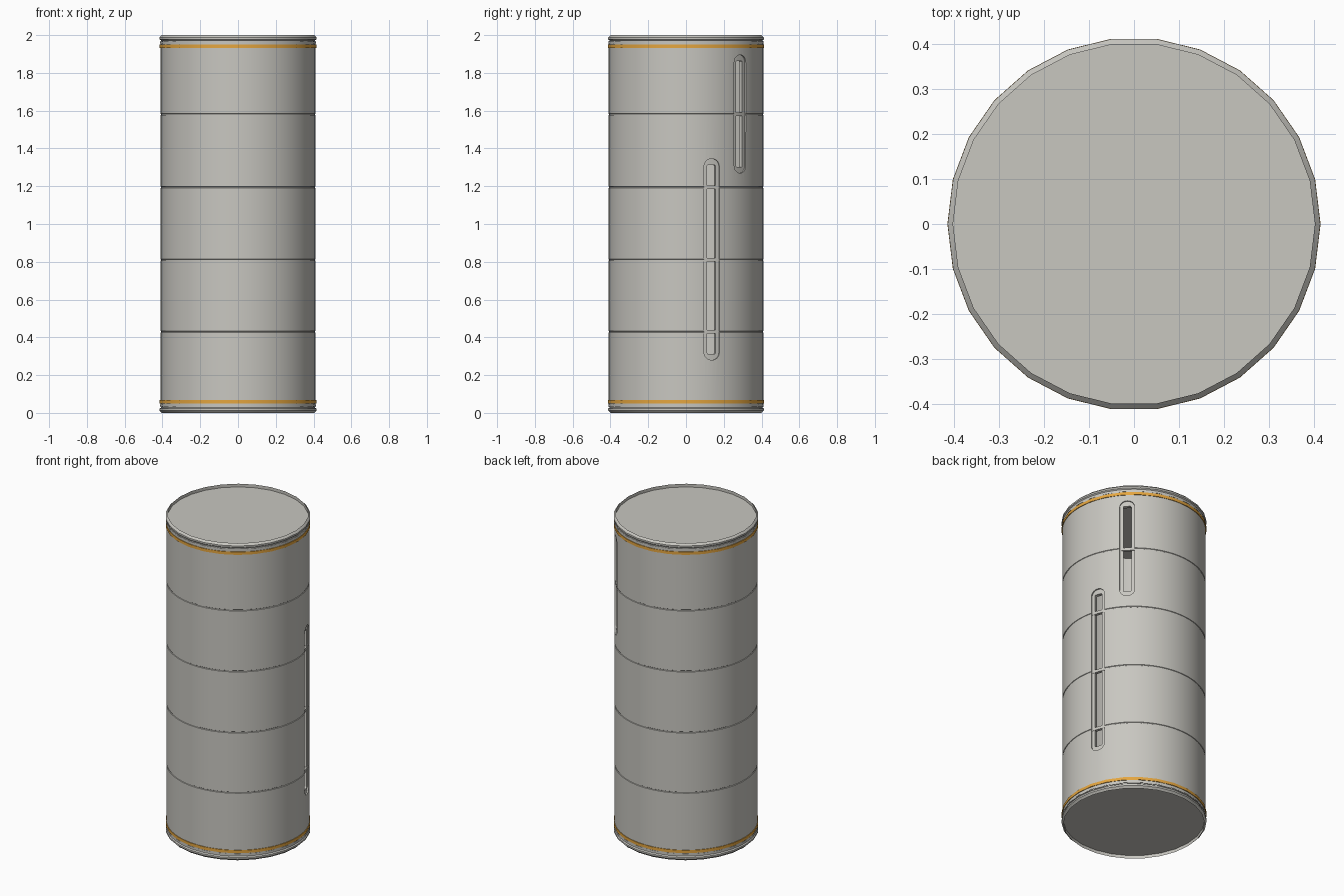
import bpy, bmesh, math
from mathutils import Matrix

if "Cube" in bpy.data.objects:
    bpy.data.objects.remove(bpy.data.objects["Cube"])


def material(name, rgb):
    m = bpy.data.materials.new(name)
    m.use_nodes = True
    m.diffuse_color = (*rgb, 1)
    m.node_tree.nodes["Principled BSDF"].inputs["Base Color"].default_value = (*rgb, 1)
    return m


GREY = material("warm grey", (0.58, 0.57, 0.53))
ORANGE = material("orange", (0.78, 0.38, 0.05))


def make_object(name, bm, mat):
    bmesh.ops.recalc_face_normals(bm, faces=bm.faces)
    mesh = bpy.data.meshes.new(name)
    bm.to_mesh(mesh)
    bm.free()
    mesh.materials.append(mat)
    ob = bpy.data.objects.new(name, mesh)
    bpy.context.collection.objects.link(ob)
    return ob


def smooth(ob):
    bpy.ops.object.select_all(action='DESELECT')
    ob.select_set(True)
    bpy.context.view_layer.objects.active = ob
    bpy.ops.object.shade_smooth_by_angle(angle=math.radians(30))


def lathe(name, profile, sides, mat=GREY):
    """Revolve a closed (radius, z) profile around z."""
    bm = bmesh.new()
    rings = []
    for i in range(sides):
        a = math.tau * i / sides
        rings.append([bm.verts.new((r * math.cos(a), r * math.sin(a), z)) for r, z in profile])
    n = len(profile)
    for i, ring in enumerate(rings):
        nxt = rings[(i + 1) % sides]
        for j in range(n):
            k = (j + 1) % n
            bm.faces.new((ring[j], nxt[j], nxt[k], ring[k]))
    return make_object(name, bm, mat)


def slot_cutter(angle, low, high, width, corner):
    """Upright rounded bar pushed radially through one wall."""
    bm = bmesh.new()
    outline = []
    h = width / 2
    for cy, cz, start in ((h - corner, high - corner, 0), (corner - h, high - corner, 90),
                          (corner - h, low + corner, 180), (h - corner, low + corner, 270)):
        for s in range(6):
            a = math.radians(start + 17.5 * s + 1)
            outline.append((cy + corner * math.cos(a), cz + corner * math.sin(a)))
    face = bm.faces.new([bm.verts.new((0.3, y, z)) for y, z in outline])
    ext = bmesh.ops.extrude_face_region(bm, geom=[face])
    moved = [v for v in ext["geom"] if isinstance(v, bmesh.types.BMVert)]
    bmesh.ops.translate(bm, verts=moved, vec=(0.2, 0, 0))
    bm.transform(Matrix.Rotation(math.radians(angle), 4, 'Z'))
    return make_object("slot_cutter", bm, GREY)


def cut(ob, cutter):
    bpy.context.view_layer.objects.active = ob
    mod = ob.modifiers.new("slot", 'BOOLEAN')
    mod.operation = 'DIFFERENCE'
    mod.solver = 'EXACT'
    mod.object = cutter
    bpy.ops.object.modifier_apply(modifier=mod.name)
    bpy.data.objects.remove(cutter)


SIDES, ROUND = 26, 104
SEAMS = (0.43, 0.81, 1.195, 1.58)
SLOTS = ((19.5, 0.28, 1.345), (44.5, 1.27, 1.895))

# Outer skin with a fine groove at each seam, and a plain inner liner
skin = [(0.40, 0.03), (0.41, 0.03)]
for z in SEAMS:
    skin += [(0.41, z - 0.004), (0.407, z - 0.002), (0.407, z + 0.002), (0.41, z + 0.004)]
skin += [(0.41, 1.97), (0.40, 1.97)]
outer_skin = lathe("outer_skin", skin, ROUND)
liner = lathe("inner_liner", [(0.38, 0.025), (0.402, 0.025), (0.402, 1.975), (0.38, 1.975)], ROUND)

# Slots: wide recess in the skin, narrower opening through the liner
for angle, low, high in SLOTS:
    cut(outer_skin, slot_cutter(angle, low, high, 0.086, 0.04))
    cut(liner, slot_cutter(angle, low + 0.032, high - 0.032, 0.046, 0.006))
smooth(outer_skin)
smooth(liner)

# Thin hoops behind the seams, bridging the slots
for i, z in enumerate(SEAMS):
    smooth(lathe(f"seam_hoop_{i + 1}", [(0.385, z - 0.009), (0.404, z - 0.009),
                                        (0.404, z + 0.009), (0.385, z + 0.009)], ROUND))

# Matching end fittings, flipped for the bottom
BEAD = [(0.403, 1.965), (0.403, 2.0), (0.415, 1.988), (0.415, 1.978), (0.408, 1.972), (0.408, 1.965)]
LIP = [(0.40, 1.955), (0.413, 1.955), (0.413, 1.967), (0.40, 1.967)]
BAND = [(0.40, 1.932), (0.4155, 1.932), (0.4155, 1.95), (0.40, 1.95)]
CAP = [(0.0005, 1.968), (0.4035, 1.968), (0.4035, 1.98), (0.0005, 1.98)]
for end in ("top", "bottom"):
    for part, profile, mat in (("bead", BEAD, GREY), ("lip", LIP, GREY),
                               ("band", BAND, ORANGE), ("cap", CAP, GREY)):
        if end == "bottom":
            profile = [(r, 2 - z) for r, z in profile]
        smooth(lathe(f"{end}_{part}", profile, SIDES, mat))
